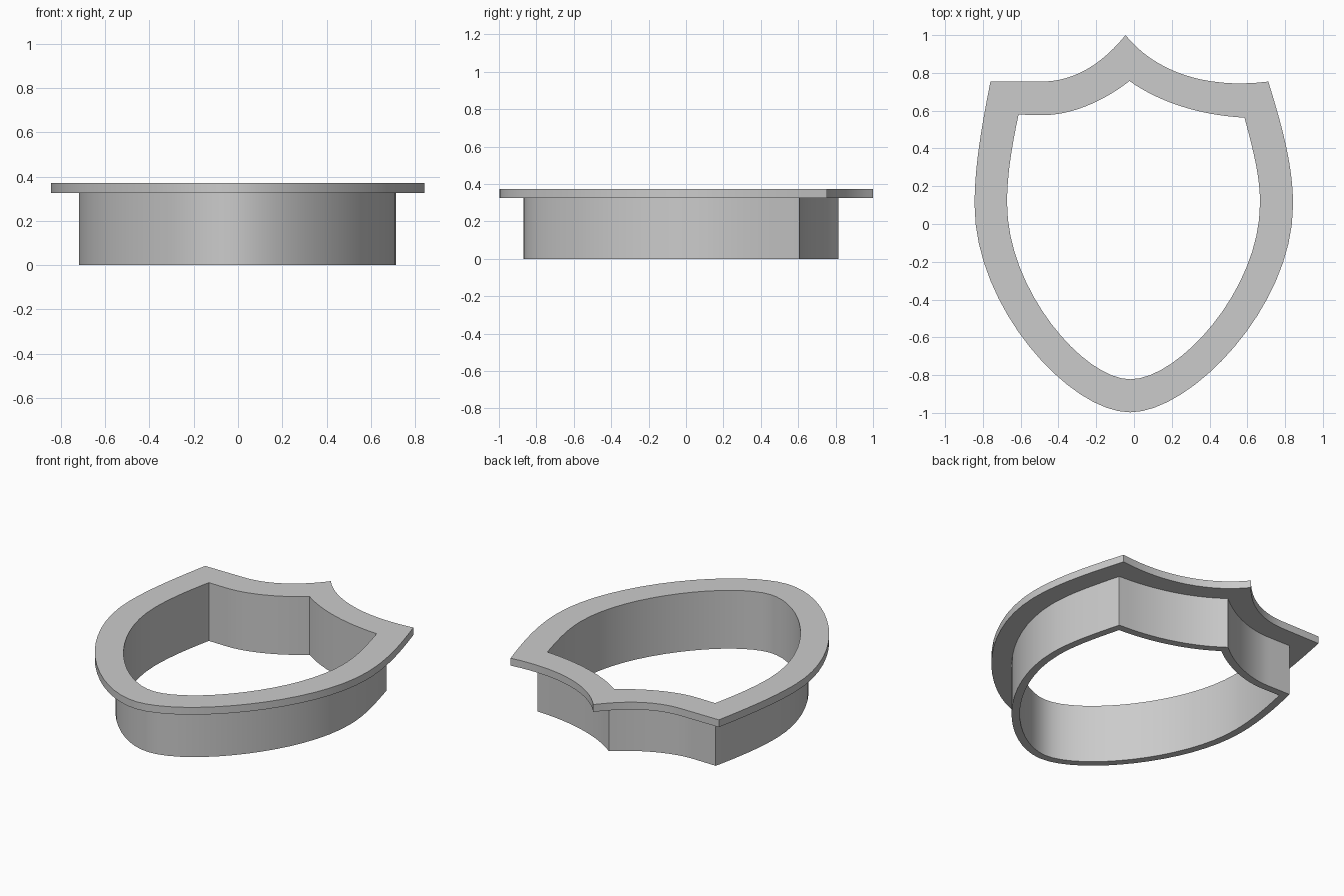
import bpy
import bmesh
import math
from mathutils import Vector
from mathutils.geometry import interpolate_bezier

cube = bpy.data.objects.get("Cube")
if cube:
    bpy.data.objects.remove(cube, do_unlink=True)

RIM_TOP, RIM_BOTTOM, WALL = 0.372, 0.325, 0.047
STEPS = 16


def outline(segments):
    """Join Bezier segments (or straight two-point ones) into a closed loop."""
    points = []
    for seg in segments:
        knots = [Vector(p) for p in seg]
        if len(knots) == 4:
            points += interpolate_bezier(*knots, STEPS + 1)[:-1]
        else:
            points.append(knots[0])
    return [Vector((p[0], p[1])) for p in points]


def offset(loop, distance):
    """Grow a clockwise loop outward with mitred corners."""
    grown = []
    for i, p in enumerate(loop):
        a = (p - loop[i - 1]).normalized()
        b = (loop[(i + 1) % len(loop)] - p).normalized()
        na, nb = Vector((-a.y, a.x)), Vector((-b.y, b.x))
        grown.append(p + (na + nb) * distance / (1 + na.dot(nb)))
    return grown


# Shield outlines, clockwise from the left shoulder
opening = outline([
    [(-0.611, 0.579), (-0.5, 0.577)],
    [(-0.5, 0.577), (-0.34, 0.57), (-0.16, 0.65), (-0.024, 0.757)],
    [(-0.024, 0.757), (0.14, 0.64), (0.36, 0.575), (0.585, 0.563)],
    [(0.585, 0.563), (0.64, 0.36), (0.667, 0.24), (0.667, 0.11)],
    [(0.667, 0.11), (0.667, -0.35), (0.235, -0.822), (-0.02, -0.822)],
    [(-0.02, -0.822), (-0.265, -0.822), (-0.672, -0.35), (-0.672, 0.11)],
    [(-0.672, 0.11), (-0.672, 0.25), (-0.65, 0.4), (-0.611, 0.579)],
])
rim = outline([
    [(-0.76, 0.754), (-0.5, 0.754)],
    [(-0.5, 0.754), (-0.3, 0.75), (-0.15, 0.87), (-0.045, 1.0)],
    [(-0.045, 1.0), (0.1, 0.82), (0.36, 0.71), (0.711, 0.754)],
    [(0.711, 0.754), (0.79, 0.5), (0.842, 0.3), (0.842, 0.1)],
    [(0.842, 0.1), (0.842, -0.44), (0.3, -0.997), (-0.02, -0.997)],
    [(-0.02, -0.997), (-0.34, -0.997), (-0.844, -0.44), (-0.844, 0.1)],
    [(-0.844, 0.1), (-0.844, 0.3), (-0.81, 0.5), (-0.76, 0.754)],
])
wall = offset(opening, WALL)

# Loft the L-shaped section around the shield as one closed surface
section = [(opening, RIM_TOP), (rim, RIM_TOP), (rim, RIM_BOTTOM),
           (wall, RIM_BOTTOM), (wall, 0), (opening, 0)]
bm = bmesh.new()
rings = [[bm.verts.new((p.x, p.y, z)) for p in loop] for loop, z in section]
for k, ring in enumerate(rings):
    following = rings[(k + 1) % len(rings)]
    for i in range(len(ring)):
        j = (i + 1) % len(ring)
        bm.faces.new((ring[i], ring[j], following[j], following[i]))
bmesh.ops.recalc_face_normals(bm, faces=bm.faces)
mesh = bpy.data.meshes.new("shield_cutter")
bm.to_mesh(mesh)
bm.free()

# Plain grey material
grey = bpy.data.materials.new("plain_grey")
grey.use_nodes = True
colour = (0.6, 0.6, 0.6, 1)
grey.diffuse_color = colour
grey.node_tree.nodes["Principled BSDF"].inputs["Base Color"].default_value = colour
mesh.materials.append(grey)

shield = bpy.data.objects.new("shield_cutter", mesh)
bpy.context.collection.objects.link(shield)
bpy.ops.object.select_all(action="DESELECT")
shield.select_set(True)
bpy.context.view_layer.objects.active = shield
bpy.ops.object.shade_smooth_by_angle(angle=math.radians(30))
